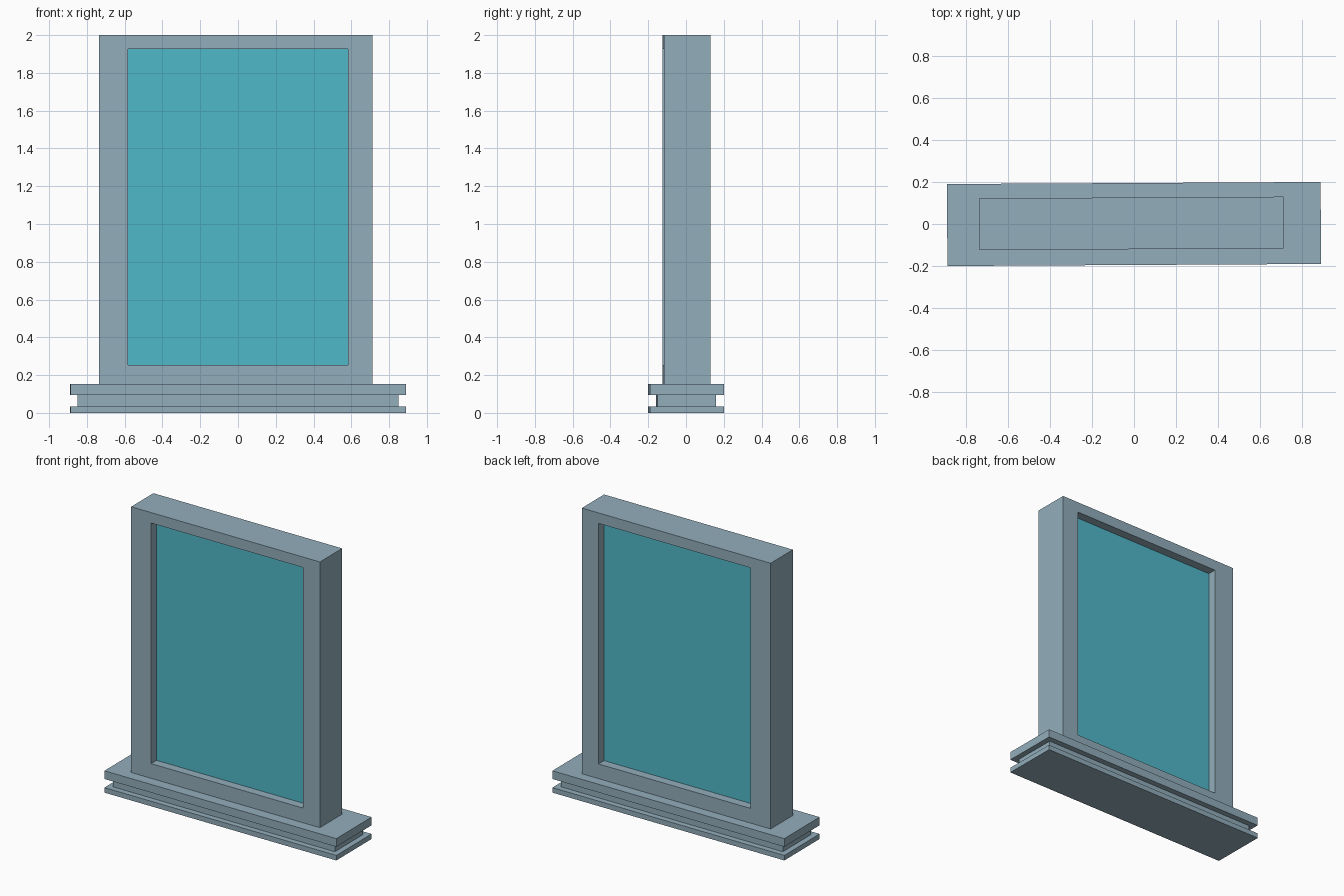
import bpy, bmesh
from mathutils import Matrix

if "Cube" in bpy.data.objects:
    bpy.data.objects.remove(bpy.data.objects["Cube"])

TURN = Matrix.Rotation(0.0055, 4, 'Z')  # the whole window sits very slightly turned


def material(name, rgb):
    m = bpy.data.materials.new(name)
    m.diffuse_color = (*rgb, 1)
    m.use_nodes = True
    m.node_tree.nodes["Principled BSDF"].inputs["Base Color"].default_value = m.diffuse_color
    return m


def finish(name, bm, mat):
    bmesh.ops.recalc_face_normals(bm, faces=bm.faces)
    bm.transform(TURN)
    mesh = bpy.data.meshes.new(name)
    bm.to_mesh(mesh)
    bm.free()
    mesh.materials.append(mat)
    ob = bpy.data.objects.new(name, mesh)
    bpy.context.collection.objects.link(ob)


def box(name, x0, x1, y0, y1, z0, z1, mat):
    bm = bmesh.new()
    bmesh.ops.create_cube(bm, size=1)
    for v in bm.verts:
        v.co = (x1 if v.co.x > 0 else x0, y1 if v.co.y > 0 else y0, z1 if v.co.z > 0 else z0)
    finish(name, bm, mat)


grey = material("blue_grey_frame", (0.29, 0.42, 0.50))
teal = material("teal_glass", (0.08, 0.485, 0.59))

# Stepped sill: two wide slabs with a narrower one between
for name, hx, hy, z0, z1 in (("sill_bottom", 0.889, 0.195, 0.0, 0.035),
                             ("sill_middle", 0.85, 0.155, 0.035, 0.095),
                             ("sill_top", 0.889, 0.195, 0.095, 0.152)):
    box(name, -hx, hx, -hy, hy, z0, z1, grey)

# Frame: rectangular ring running through the full depth
X0, X1, Z0, Z1 = -0.736, 0.711, 0.152, 2.0   # outer edge
A0, A1, B0, B1 = -0.583, 0.583, 0.254, 1.927  # opening
Y = 0.123
bm = bmesh.new()
outline = ((X0, Z0), (X1, Z0), (X1, Z1), (X0, Z1))
opening = ((A0, B0), (A1, B0), (A1, B1), (A0, B1))
rings = [[bm.verts.new((x, y, z)) for x, z in loop]
         for loop, y in ((outline, -Y), (outline, Y), (opening, Y), (opening, -Y))]
for k in range(4):
    r, s = rings[k], rings[(k + 1) % 4]
    for i in range(4):
        j = (i + 1) % 4
        bm.faces.new((r[i], r[j], s[j], s[i]))
bmesh.ops.translate(bm, verts=bm.verts, vec=(0, 0.003, 0))
finish("window_frame", bm, grey)

# Glass pane, recessed on both sides
box("glass_pane", A0, A1, -0.06, 0.065, B0, B1, teal)
